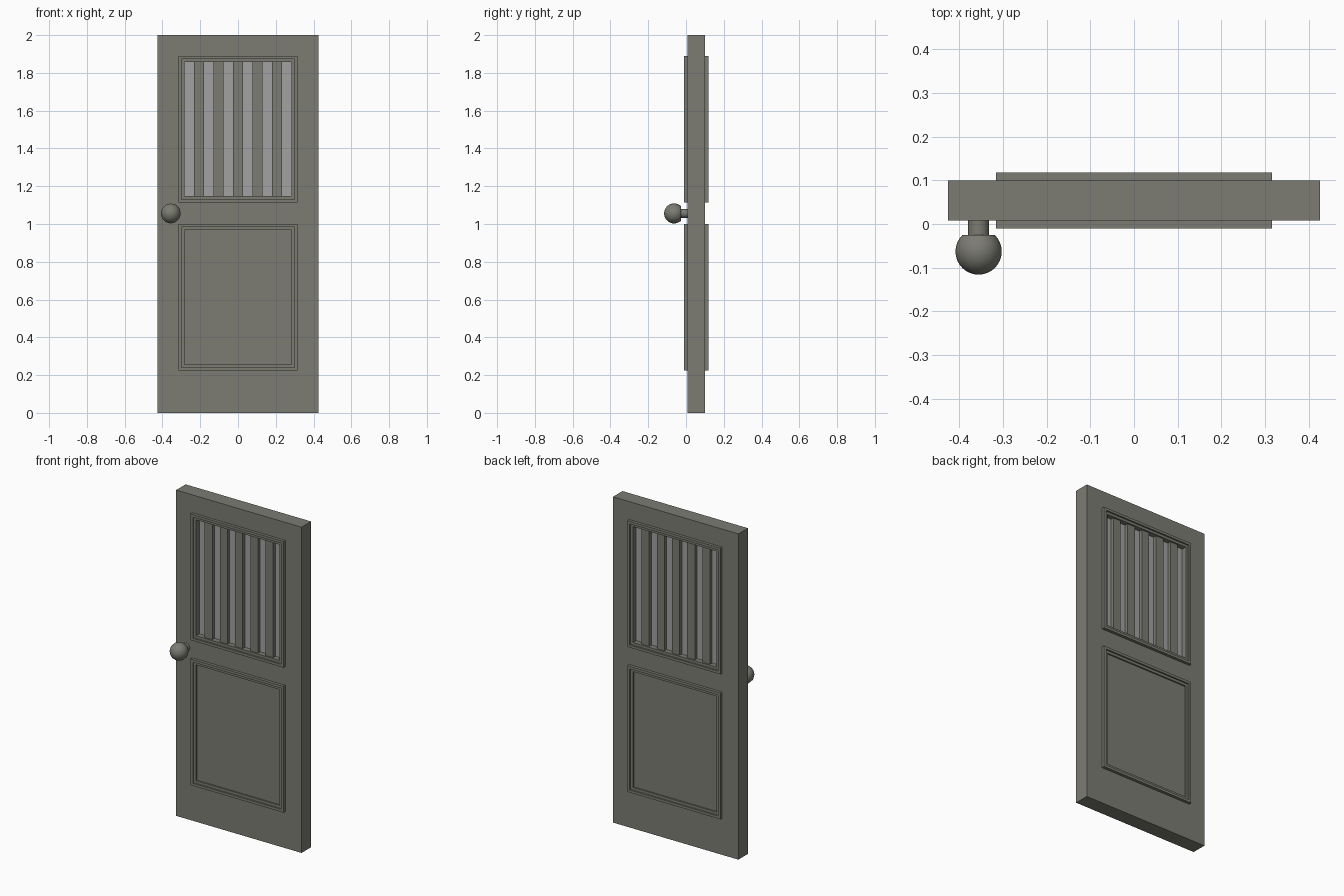
import bpy, bmesh, math
from mathutils import Matrix, Vector

if "Cube" in bpy.data.objects:
    bpy.data.objects.remove(bpy.data.objects["Cube"])


def material(name, rgb):
    m = bpy.data.materials.new(name)
    m.diffuse_color = (*rgb, 1.0)
    m.use_nodes = True
    m.node_tree.nodes["Principled BSDF"].inputs["Base Color"].default_value = m.diffuse_color
    return m


PAINT = material("grey_paint", (0.200, 0.200, 0.172))
GLASS = material("pale_glass", (0.36, 0.36, 0.36))

HALF_W, FRONT, BACK = 0.426, 0.008, 0.100
FRAME_X, STEP = 0.316, 0.016
UPPER, LOWER = (1.115, 1.890), (0.225, 1.000)


def finish(name, bm, mat):
    bmesh.ops.recalc_face_normals(bm, faces=bm.faces)
    me = bpy.data.meshes.new(name)
    bm.to_mesh(me)
    bm.free()
    me.materials.append(mat)
    ob = bpy.data.objects.new(name, me)
    bpy.context.collection.objects.link(ob)
    return ob


def box(name, x, y, z, mat):
    bm = bmesh.new()
    bmesh.ops.create_cube(bm, size=1.0)
    for v in bm.verts:
        v.co = [lo + (c + 0.5) * (hi - lo) for c, (lo, hi) in zip(v.co, (x, y, z))]
    return finish(name, bm, mat)


def moulding(name, zr, side):
    """Stepped rectangular moulding; side -1 is the front, 1 the back."""
    base = FRONT if side < 0 else BACK
    profile = [(0, 0), (0, 0.018), (STEP, 0.018), (STEP, 0.009),
               (2 * STEP, 0.009), (2 * STEP, 0)]
    bm = bmesh.new()
    loops = []
    for inset, height in profile:
        x, z0, z1 = FRAME_X - inset, zr[0] + inset, zr[1] - inset
        y = base + side * height
        loops.append([bm.verts.new((px, y, pz))
                      for px, pz in ((-x, z0), (x, z0), (x, z1), (-x, z1))])
    for i in range(len(loops)):
        a, b = loops[i], loops[(i + 1) % len(loops)]
        for k in range(4):
            n = (k + 1) % 4
            bm.faces.new((a[k], a[n], b[n], b[k]))
    return finish(name, bm, PAINT)


# Door slab with window opening
slab = box("door_slab", (-HALF_W, HALF_W), (FRONT, BACK), (0, 2), PAINT)
ox = FRAME_X - 2 * STEP
oz = (UPPER[0] + 2 * STEP, UPPER[1] - 2 * STEP)
cutter = box("opening_cutter", (-ox, ox), (-0.2, 0.3), oz, PAINT)
cutter.hide_render = True
mod = slab.modifiers.new("opening", 'BOOLEAN')
mod.operation, mod.solver, mod.object = 'DIFFERENCE', 'EXACT', cutter
bpy.context.view_layer.objects.active = slab
bpy.ops.object.modifier_apply(modifier=mod.name)
bpy.data.objects.remove(cutter)

# Window pane and upright bars
box("window_pane", (-ox, ox), (0.030, 0.078), oz, GLASS)
pitch = 2 * ox / 11
for i in range(5):
    x0 = -ox + (2 * i + 1) * pitch
    box(f"window_bar_{i + 1}", (x0, x0 + pitch), (FRONT + 0.001, BACK - 0.001), oz, PAINT)

# Mouldings on both faces
for label, zr in (("upper", UPPER), ("lower", LOWER)):
    for face, side in (("front", -1), ("back", 1)):
        moulding(f"{label}_{face}_moulding", zr, side)

# Knob: ball flattened at the rear, on a short stem
KX, KY, KZ, KR = -0.356, -0.063, 1.056, 0.053
profile = [(0, KY - KR)]
for i in range(1, 13):
    a = math.radians(135) * i / 12
    profile.append((KR * math.sin(a), KY - KR * math.cos(a)))
profile += [(0.024, profile[-1][1]), (0.024, FRONT + 0.002), (0, FRONT + 0.002)]
bm = bmesh.new()
vs = [bm.verts.new((KX + r, y, KZ)) for r, y in profile]
es = [bm.edges.new(p) for p in zip(vs, vs[1:])]
bmesh.ops.spin(bm, geom=vs + es, cent=(KX, 0, KZ), axis=(0, 1, 0),
               angle=math.tau, steps=12, use_merge=True)
bmesh.ops.remove_doubles(bm, verts=bm.verts, dist=1e-5)
knob = finish("door_knob", bm, PAINT)
bpy.ops.object.select_all(action='DESELECT')
knob.select_set(True)
bpy.context.view_layer.objects.active = knob
bpy.ops.object.shade_smooth_by_angle(angle=math.radians(35))
